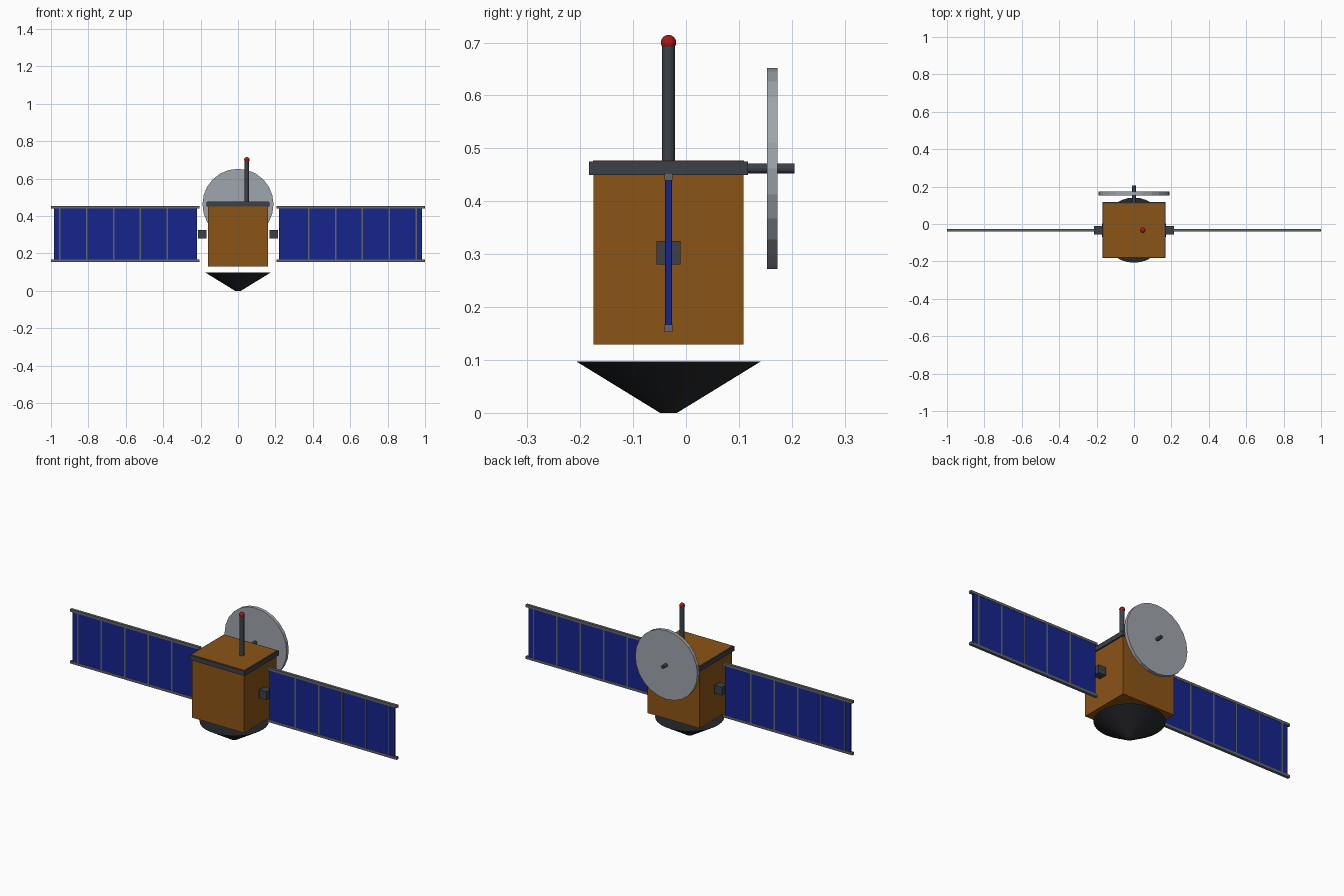
import bpy
from math import pi

if "Cube" in bpy.data.objects:
    bpy.data.objects.remove(bpy.data.objects["Cube"])

YC = -0.033  # depth of the body centre line


def material(name, rgb):
    m = bpy.data.materials.new(name)
    m.diffuse_color = (*rgb, 1)
    m.use_nodes = True
    m.node_tree.nodes["Principled BSDF"].inputs["Base Color"].default_value = m.diffuse_color
    return m


FOIL = material("gold_foil", (0.26, 0.09, 0.008))
BLUE = material("solar_blue", (0.008, 0.018, 0.26))
DARK = material("dark_metal", (0.045, 0.052, 0.065))
BLACK = material("black_metal", (0.02, 0.021, 0.024))
FRAME = material("frame_grey", (0.12, 0.13, 0.145))
DISH = material("dish_grey", (0.35, 0.38, 0.42))
RED = material("beacon_red", (0.4, 0.008, 0.008))


def finish(name, mat):
    ob = bpy.context.object
    ob.name = name
    ob.data.materials.append(mat)
    return ob


def box(name, x, y, z, mat):
    """Box from (min, max) pairs along each axis."""
    bpy.ops.mesh.primitive_cube_add(size=1, location=[(a + b) / 2 for a, b in (x, y, z)])
    ob = finish(name, mat)
    ob.scale = [b - a for a, b in (x, y, z)]
    bpy.ops.object.transform_apply(location=False, rotation=False, scale=True)
    return ob


def cylinder(name, r, length, loc, mat, sides=16, along_y=False):
    bpy.ops.mesh.primitive_cylinder_add(vertices=sides, radius=r, depth=length, location=loc,
                                        rotation=(pi / 2 if along_y else 0, 0, 0))
    return finish(name, mat)


def around(c, half):
    return (c - half, c + half)


# Foil-wrapped body with a dark collar near its top
box("body", (-0.16, 0.16), around(YC, 0.142), (0.129, 0.477), FOIL)
box("top_collar", (-0.168, 0.168), around(YC, 0.15), (0.45, 0.475), DARK)
box("top_plate", (-0.162, 0.162), around(YC, 0.143), (0.47, 0.477), FOIL)

# Engine cone below the body
bpy.ops.mesh.primitive_cone_add(vertices=32, radius1=0.016, radius2=0.174, depth=0.097,
                                location=(0, YC, 0.0485))
finish("engine_cone", BLACK)

# Antenna mast with red beacon
cylinder("antenna_mast", 0.0123, 0.24, (0.047, YC, 0.58), DARK)
bpy.ops.mesh.primitive_uv_sphere_add(segments=12, ring_count=8, radius=0.0145,
                                     location=(0.047, YC, 0.7))
finish("beacon", RED)

# Dish on a rod at the back
cylinder("dish", 0.19, 0.019, (0, 0.163, 0.462), DISH, 24, True)
cylinder("dish_rod", 0.0095, 0.105, (0, 0.1525, 0.462), DARK, 12, True)

# Solar wings, one per side
for side, s in (("left", -1), ("right", 1)):
    def span(a, b):
        return tuple(sorted((s * a, s * b)))

    box(side + "_hinge", span(0.168, 0.213), around(YC, 0.0225), (0.28, 0.325), DARK)
    box(side + "_panel", span(0.22, 0.984), around(YC, 0.006), (0.16, 0.446), BLUE)
    for label, z in (("lower", 0.16), ("upper", 0.446)):
        box(f"{side}_{label}_rail", span(0.206, 1.0), around(YC, 0.0075), around(z, 0.007), FRAME)
    for i in range(5):
        x = 0.378 + 0.1435 * i
        box(f"{side}_divider_{i + 1}", span(x - 0.004, x + 0.004), around(YC, 0.007),
            (0.16, 0.446), FRAME)
